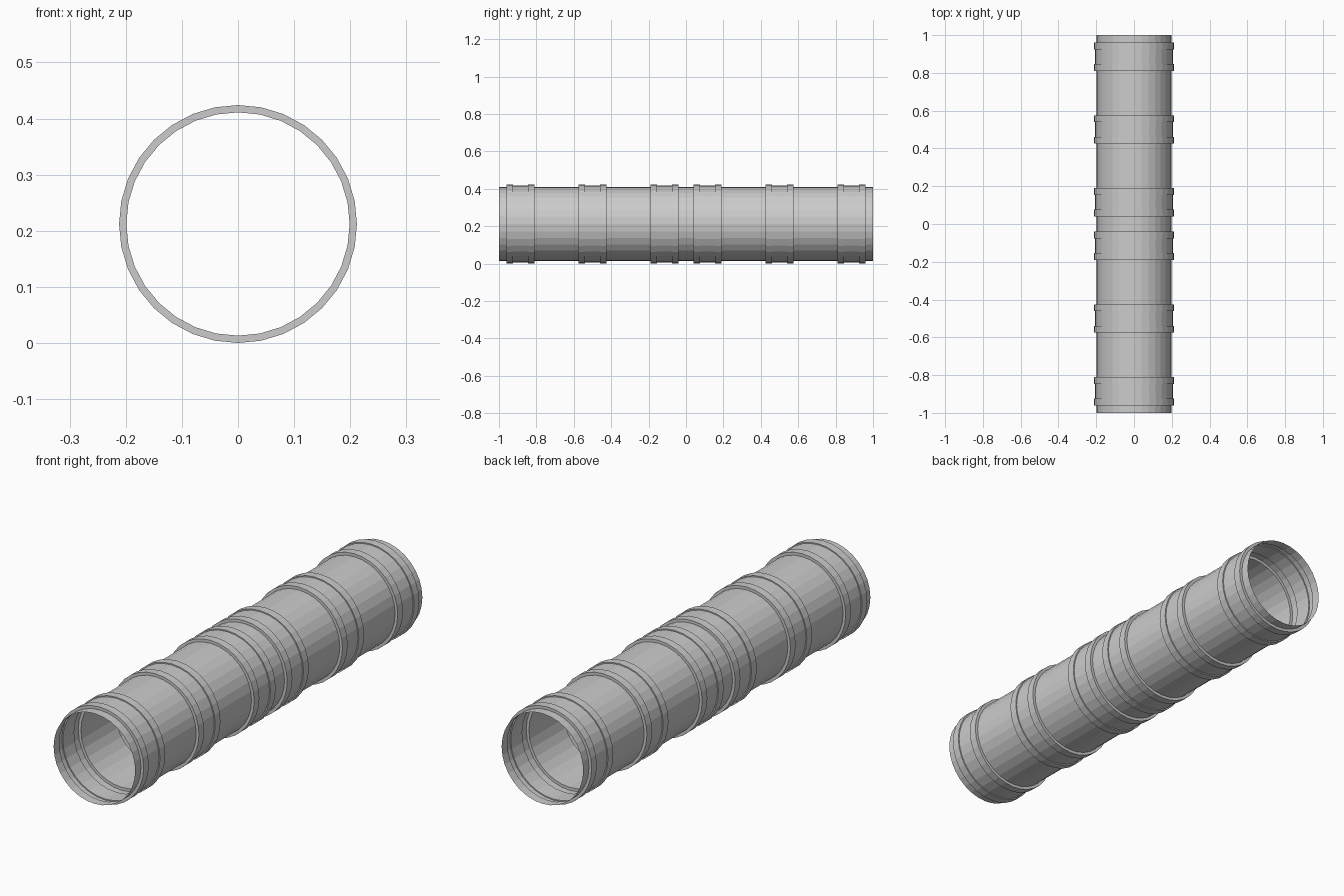
import bpy, bmesh, math

if "Cube" in bpy.data.objects:
    bpy.data.objects.remove(bpy.data.objects["Cube"])

SIDES, R_PIPE, R_MID, R_LIP = 32, 0.199, 0.207, 0.212

# Profile along y: thin pipe wall with six stepped bands
profile = [(-1.0, R_PIPE)]
for start in (-0.96, -0.575, -0.19, 0.04, 0.425, 0.81):
    a, b, c, d = start, start + 0.036, start + 0.114, start + 0.15
    profile += [(a, R_PIPE), (a, R_LIP), (b, R_LIP), (b, R_MID),
                (c, R_MID), (c, R_LIP), (d, R_LIP), (d, R_PIPE)]
profile.append((1.0, R_PIPE))

# Revolve the profile into an open-ended, single-walled pipe
bm = bmesh.new()
rings = []
for y, r in profile:
    rings.append([bm.verts.new((r * math.sin(2 * math.pi * i / SIDES), y,
                                R_LIP + r * math.cos(2 * math.pi * i / SIDES)))
                  for i in range(SIDES)])
for p, q in zip(rings, rings[1:]):
    for i in range(SIDES):
        j = (i + 1) % SIDES
        bm.faces.new((p[i], q[i], q[j], p[j]))

# Point the faces outward
bm.normal_update()
face = bm.faces[:][0] if len(bm.faces) else None
if face.normal.dot((face.calc_center_median().x, 0, face.calc_center_median().z - R_LIP)) < 0:
    bmesh.ops.reverse_faces(bm, faces=bm.faces[:])

mesh = bpy.data.meshes.new("ribbed_pipe")
bm.to_mesh(mesh)
bm.free()
bpy.context.collection.objects.link(bpy.data.objects.new("ribbed_pipe", mesh))
